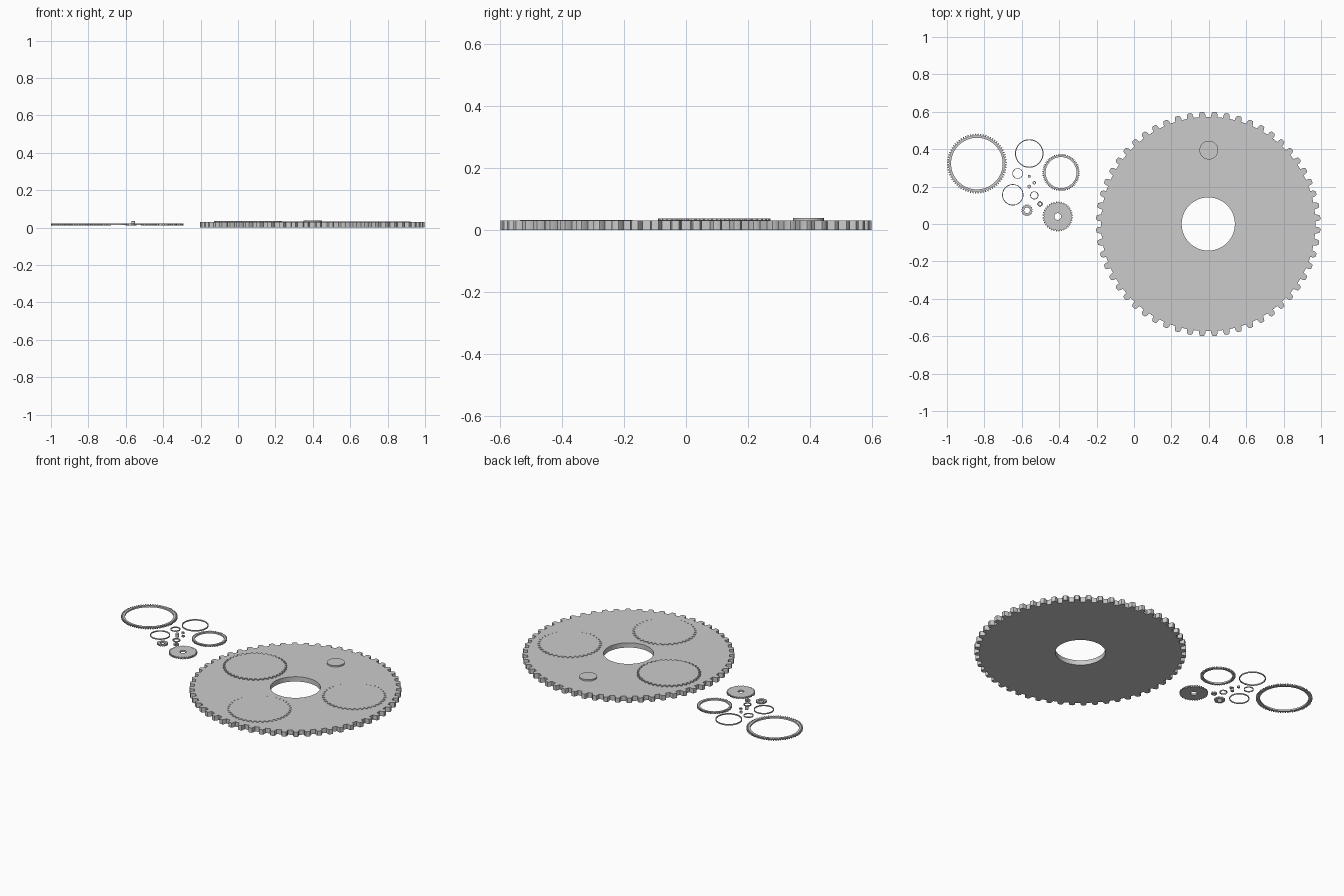
import bpy, bmesh
from math import cos, sin, pi, radians

if "Cube" in bpy.data.objects:
    bpy.data.objects.remove(bpy.data.objects["Cube"])

# One tooth: (fraction of pitch, fraction of tooth height)
TOOTH = [(0.0, 0.0), (0.22, 0.0), (0.25, 0.55), (0.33, 0.95), (0.42, 1.0),
         (0.58, 1.0), (0.67, 0.95), (0.75, 0.55), (0.78, 0.0)]


def outline(teeth, root, tip, phase):
    """Polar outline of a gear, or a plain circle when teeth is 0."""
    if teeth == 0:
        return [(2 * pi * i / 48, tip) for i in range(48)]
    return [(2 * pi * (i + f) / teeth + phase, root + h * (tip - root))
            for i in range(teeth) for f, h in TOOTH]


def wheel(name, centre, tip, bore, z0, z1, teeth=0, root=0.0, phase=0.0):
    """Flat disc, ring or gear between z0 and z1."""
    bm = bmesh.new()
    polar = outline(teeth, root, tip, phase)
    n = len(polar)

    def loop(z, radius=None):
        return [bm.verts.new(((radius or r) * cos(a), (radius or r) * sin(a), z))
                for a, r in polar]

    def bridge(a, b):
        for i in range(n):
            j = (i + 1) % n
            bm.faces.new((a[i], a[j], b[j], b[i]))

    low, high = loop(0), loop(z1 - z0)
    bridge(low, high)
    if bore > 0:
        low_in, high_in = loop(0, bore), loop(z1 - z0, bore)
        bridge(high, high_in)
        bridge(high_in, low_in)
        bridge(low_in, low)
    else:
        bm.faces.new(high)
        bm.faces.new(low[::-1])
    bmesh.ops.recalc_face_normals(bm, faces=bm.faces)
    mesh = bpy.data.meshes.new(name)
    bm.to_mesh(mesh)
    bm.free()
    ob = bpy.data.objects.new(name, mesh)
    ob.location = (centre[0], centre[1], z0)
    bpy.context.collection.objects.link(ob)
    return ob


# Large carrier gear with central bore
CX = 0.397
wheel("carrier_gear", (CX, 0), 0.6, 0.142, 0, 0.03, 56, 0.573)

# Three planet gears barely proud of the carrier face
for i, (deg, top) in enumerate([(165, 0.0365), (270, 0.033), (15, 0.033)]):
    a = radians(deg)
    wheel(f"planet_gear_{i + 1}", (CX + 0.355 * cos(a), 0.355 * sin(a)),
          0.182, 0, 0.028, top, 40, 0.169)

# Round boss on the carrier
wheel("carrier_boss", (CX + 0.003, 0.395), 0.05, 0, 0.028, 0.039)

# Loose toothed wheels: name, centre, tip, root, bore, teeth
LOW, HIGH = 0.012, 0.022
for name, c, tip, root, bore, teeth in [
        ("large_ring_gear", (-0.84, 0.323), 0.16, 0.15, 0.138, 72),
        ("medium_ring_gear", (-0.39, 0.275), 0.1, 0.093, 0.083, 60),
        ("third_wheel", (-0.408, 0.04), 0.081, 0.074, 0.018, 36),
        ("small_gear", (-0.572, 0.073), 0.031, 0.027, 0.015, 16),
        ("pinion", (-0.502, 0.107), 0.016, 0.013, 0.006, 12)]:
    wheel(name, c, tip, bore, LOW, HIGH, teeth, root)

# Loose plain rings: name, centre, outer radius, inner radius
for name, c, r, bore in [
        ("large_washer", (-0.56, 0.377), 0.076, 0.071),
        ("medium_washer", (-0.648, 0.156), 0.057, 0.053),
        ("small_washer", (-0.622, 0.27), 0.028, 0.025),
        ("spacer", (-0.533, 0.153), 0.022, 0.018),
        ("tiny_spacer", (-0.533, 0.22), 0.009, 0.005)]:
    wheel(name, c, r, bore, LOW + 0.002, HIGH - 0.001)

# Tiny pins
wheel("pin_short", (-0.56, 0.255), 0.008, 0, LOW, HIGH)
wheel("pin_tall", (-0.56, 0.2), 0.01, 0, LOW, 0.036)

# Smooth shading with crisp edges
bpy.ops.object.select_all(action='SELECT')
bpy.context.view_layer.objects.active = bpy.data.objects["carrier_gear"]
bpy.ops.object.shade_smooth_by_angle(angle=radians(30))
